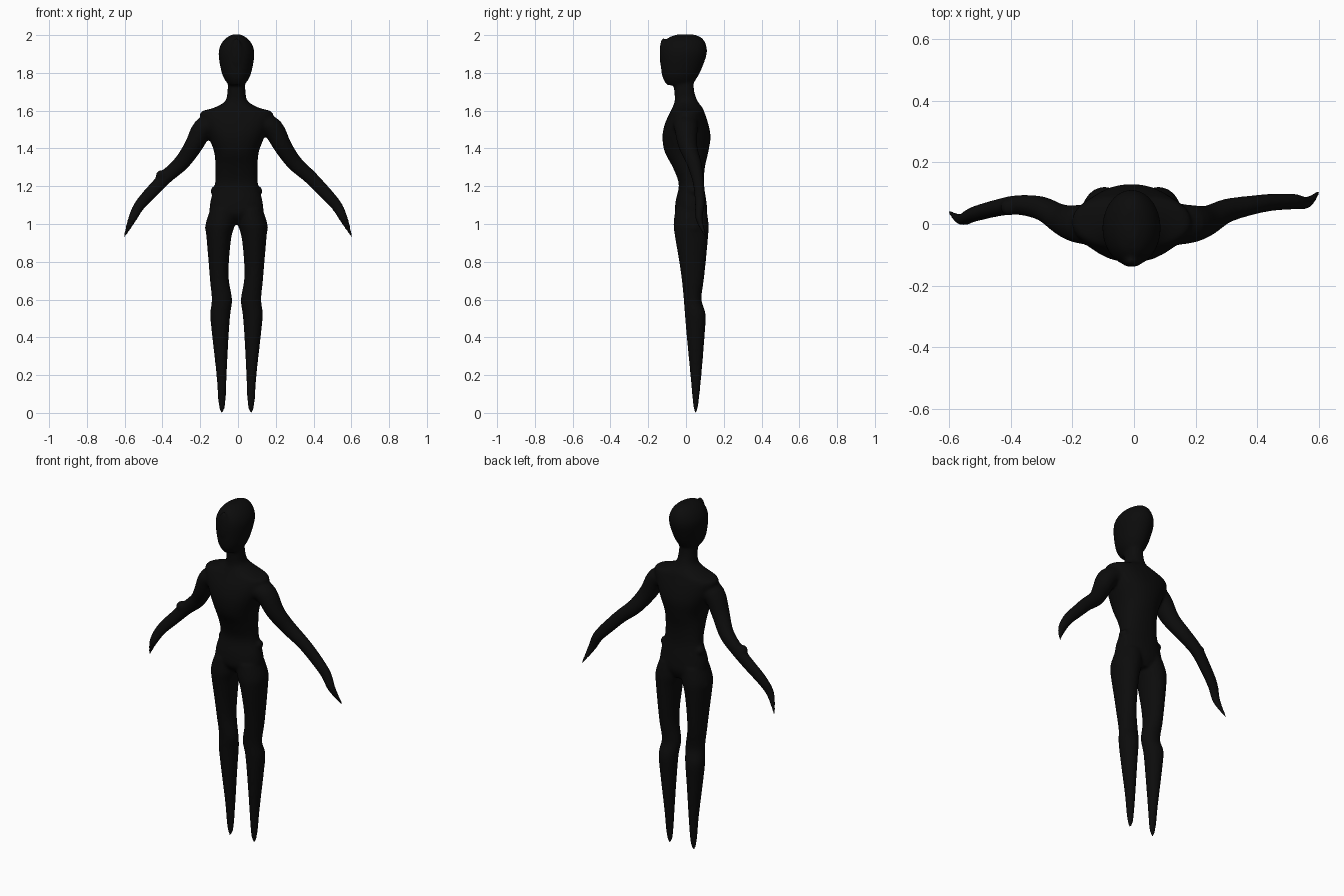
import bpy, bmesh, math
from mathutils import Vector, Matrix

cube = bpy.data.objects.get("Cube")
if cube:
    bpy.data.objects.remove(cube, do_unlink=True)

SIDES = 28
MID = -0.008  # the body leans slightly off the centre line

black = bpy.data.materials.new("matte black")
black.use_nodes = True
colour = (0.0035, 0.0035, 0.0035, 1)
black.diffuse_color = colour
shader = black.node_tree.nodes["Principled BSDF"]
shader.inputs["Base Color"].default_value = colour
shader.inputs["Roughness"].default_value = 0.8


def smooth_stations(rows, steps=4):
    """Catmull-Rom interpolation of the rows of a profile."""
    rows = [Vector(r) for r in rows]
    out = []
    for i in range(len(rows) - 1):
        a, b, c, d = (rows[max(0, min(len(rows) - 1, i + k))] for k in (-1, 0, 1, 2))
        for s in range(steps):
            t = s / steps
            out.append(b + (c - a) * (t / 2) + (a * 2 - b * 5 + c * 4 - d) * (t * t / 2)
                       + (b * 3 - a - c * 3 + d) * (t ** 3 / 2))
    return out + [rows[-1]]


def loft(bm, rings, power=2.0):
    """Skin closed rings given as (centre, half axis, half axis)."""
    loops = []
    for centre, u, v in rings:
        loop = []
        for i in range(SIDES):
            a = math.tau * i / SIDES
            c, s = math.cos(a), math.sin(a)
            x = math.copysign(abs(c) ** (2 / power), c)
            y = math.copysign(abs(s) ** (2 / power), s)
            loop.append(bm.verts.new(centre + u * x + v * y))
        loops.append(loop)
    for low, high in zip(loops, loops[1:]):
        for i in range(SIDES):
            j = (i + 1) % SIDES
            bm.faces.new((low[i], low[j], high[j], high[i]))
    bm.faces.new(loops[0][::-1])
    bm.faces.new(loops[-1])


def upright(bm, profile, power=2.0, side=1):
    """Profile rows: height, offset from middle, half width, front y, back y."""
    rings = []
    for z, cx, hw, front, back in smooth_stations(profile):
        rings.append((Vector((MID + side * cx, (front + back) / 2, z)),
                      Vector((max(hw, 0.003), 0, 0)),
                      Vector((0, max((back - front) / 2, 0.003), 0))))
    loft(bm, rings, power)


def limb(bm, path):
    """Path rows: x, y, z, radius across the front, radius in depth."""
    rows = smooth_stations(path)
    rings = []
    for i, (x, y, z, r, depth) in enumerate(rows):
        way = rows[min(i + 1, len(rows) - 1)] - rows[max(i - 1, 0)]
        across = Vector((-way[2], 0, way[0])).normalized()
        rings.append((Vector((x, y, z)), across * max(r, 0.003),
                      Vector((0, max(depth, 0.003), 0))))
    loft(bm, rings)


def ball(bm, centre, size):
    place = Matrix.Translation(centre) @ Matrix.Diagonal((*size, 1))
    bmesh.ops.create_uvsphere(bm, u_segments=24, v_segments=16, radius=1, matrix=place)


body = bmesh.new()

# Torso, from the crotch up into the neck
upright(body, [
    (1.00, 0, 0.05, -0.01, 0.09), (1.05, 0, 0.135, -0.055, 0.112),
    (1.12, 0, 0.138, -0.055, 0.108), (1.21, 0, 0.114, -0.038, 0.095),
    (1.30, 0, 0.112, -0.07, 0.10), (1.38, 0, 0.118, -0.112, 0.118),
    (1.46, 0, 0.148, -0.125, 0.13), (1.53, 0, 0.178, -0.112, 0.118),
    (1.59, 0, 0.192, -0.085, 0.098), (1.615, 0, 0.12, -0.073, 0.088),
    (1.65, 0, 0.06, -0.06, 0.062), (1.70, 0, 0.048, -0.062, 0.044),
    (1.76, 0, 0.045, -0.07, 0.04)], power=2.2)

# Head, with a flat face and a full back of the skull
upright(body, [
    (1.735, 0, 0.04, -0.10, 0.03), (1.77, 0, 0.066, -0.122, 0.056),
    (1.82, 0, 0.083, -0.132, 0.082), (1.90, 0, 0.095, -0.136, 0.11),
    (1.95, 0, 0.083, -0.124, 0.106), (1.985, 0, 0.055, -0.095, 0.084),
    (2.003, 0, 0.022, -0.05, 0.045)])

# Shallow oval ridge on the face
ball(body, (MID, -0.122, 1.90), (0.032, 0.018, 0.085))

# Legs, tapering to points
leg = [
    (0.0, 0.078, 0.006, 0.046, 0.056), (0.05, 0.077, 0.019, 0.037, 0.066),
    (0.20, 0.079, 0.027, 0.023, 0.082), (0.40, 0.085, 0.043, 0.004, 0.098),
    (0.52, 0.086, 0.053, -0.006, 0.104), (0.60, 0.077, 0.054, -0.012, 0.082),
    (0.70, 0.090, 0.050, -0.022, 0.094), (0.80, 0.094, 0.054, -0.036, 0.105),
    (0.93, 0.093, 0.066, -0.058, 0.117), (1.00, 0.085, 0.078, -0.066, 0.12),
    (1.08, 0.070, 0.068, -0.056, 0.108)]
for side in (-1, 1):
    upright(body, leg, side=side)

# Arms: shared front outline, with the right forearm bent further forward
outline = [(0.12, 1.535, 0.055, 0.07), (0.185, 1.505, 0.056, 0.062),
           (0.238, 1.41, 0.048, 0.05), (0.30, 1.323, 0.042, 0.04),
           (0.378, 1.252, 0.037, 0.032), (0.445, 1.183, 0.035, 0.028),
           (0.52, 1.10, 0.030, 0.025), (0.562, 1.022, 0.022, 0.018),
           (0.604, 0.927, 0.004, 0.005)]
depths = {1: (0, 0, 0.01, 0.042, 0.06, 0.07, 0.073, 0.07, 0.107),
          -1: (0, 0, 0.015, 0.05, 0.062, 0.052, 0.032, 0.015, 0.042)}
for side, ys in depths.items():
    limb(body, [(side * x, y, z, r, d) for (x, z, r, d), y in zip(outline, ys)])

# Elbow, hip and waist bumps
ball(body, (-0.405, 0.055, 1.26), (0.03, 0.028, 0.026))
ball(body, (-0.285, 0.045, 1.345), (0.032, 0.035, 0.035))
for side in (-1, 1):
    ball(body, (MID + side * 0.135, 0.04, 0.98), (0.033, 0.035, 0.03))
    ball(body, (MID + side * 0.115, 0.04, 1.175), (0.022, 0.03, 0.025))

bmesh.ops.recalc_face_normals(body, faces=body.faces)
mesh = bpy.data.meshes.new("figure")
body.to_mesh(mesh)
body.free()
mesh.materials.append(black)
figure = bpy.data.objects.new("figure", mesh)
bpy.context.collection.objects.link(figure)

# Fuse all parts into one skin and soften the joins
fuse = figure.modifiers.new("fuse", "REMESH")
fuse.mode = "VOXEL"
fuse.voxel_size = 0.008
fuse.use_smooth_shade = True
soften = figure.modifiers.new("soften", "SMOOTH")
soften.factor = 0.5
soften.iterations = 6
